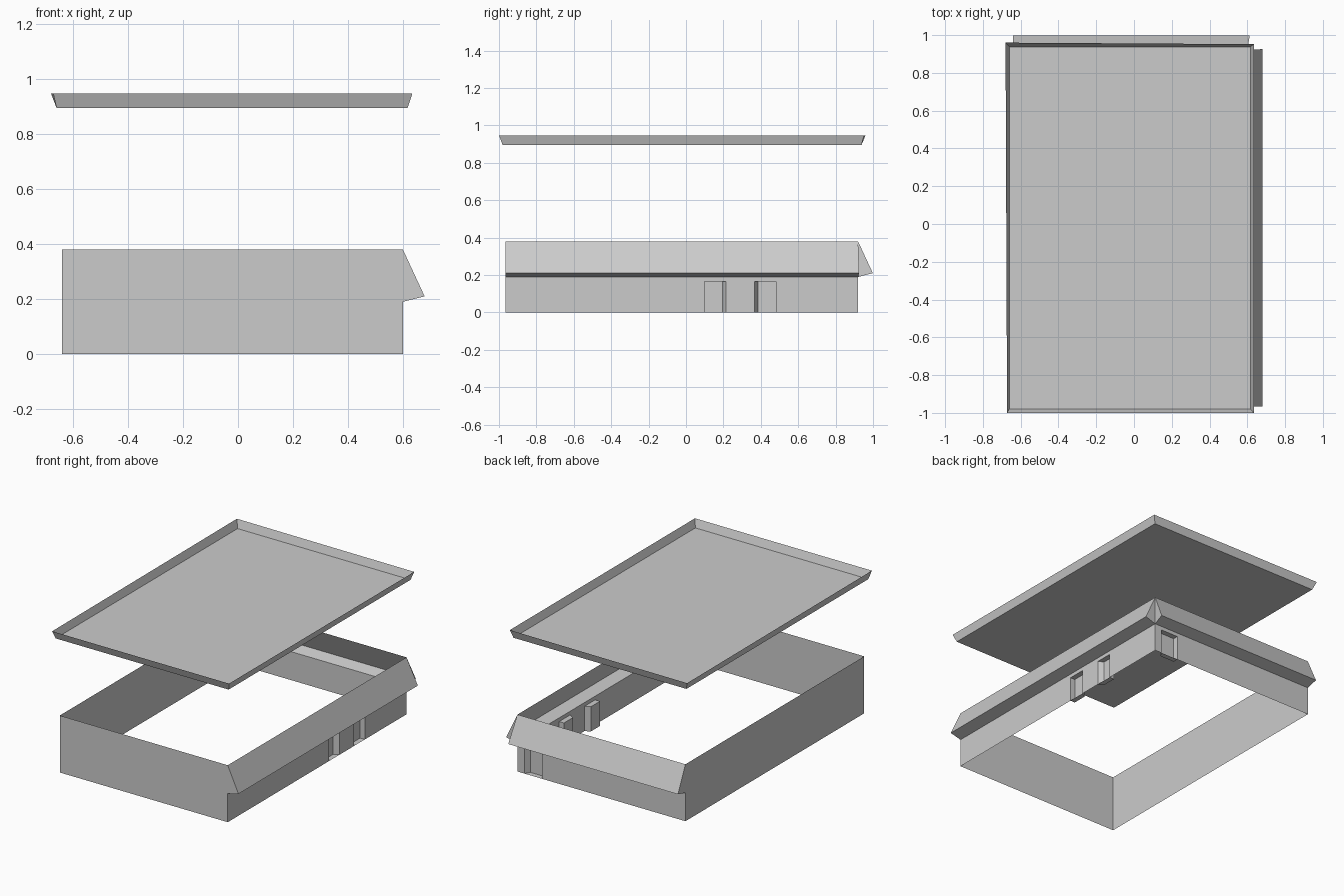
import bpy
import bmesh
from mathutils import Vector

cube = bpy.data.objects.get("Cube")
if cube:
    bpy.data.objects.remove(cube)

grey = bpy.data.materials.new("plain_grey")
grey.use_nodes = True
colour = (0.6, 0.6, 0.6, 1)
grey.diffuse_color = colour
for node in grey.node_tree.nodes:
    if node.type == "BSDF_PRINCIPLED":
        node.inputs["Base Color"].default_value = colour

# Main dimensions
LEFT, RIGHT, FRONT, BACK = -0.64, 0.60, -0.965, 0.92
TOP, EAVE, DOOR = 0.38, 0.19, 0.165
DEPTH, SLANT = 0.035, 0.02


def add_face(bm, points, outward):
    """Add one flat face whose normal follows the outward direction."""
    face = bm.faces.new([bm.verts.new(p) for p in points])
    face.normal_update()
    if face.normal.dot(Vector(outward)) < 0:
        face.normal_flip()


def finish(name, bm):
    bmesh.ops.remove_doubles(bm, verts=bm.verts, dist=0.0005)
    mesh = bpy.data.meshes.new(name)
    bm.to_mesh(mesh)
    bm.free()
    mesh.materials.append(grey)
    bpy.context.collection.objects.link(bpy.data.objects.new(name, mesh))


def along_y(u, d, z):
    return (RIGHT + d, u, z)


def along_x(u, d, z):
    return (u, BACK + d, z)


def entrance_wall(name, place, start, end, flare, doors):
    """Low wall with recessed doors; each door is (square side, slanted side)."""
    bm = bmesh.new()
    out = Vector(place(0, 1, 0)) - Vector(place(0, 0, 0))
    side = Vector(place(1, 0, 0)) - Vector(place(0, 0, 0))

    def panel(a, b, low, high):
        add_face(bm, [place(a, 0, low), place(b, 0, low),
                      place(b, 0, high), place(a, 0, high)], out)

    # Wall panels between and above the openings
    cuts = sorted([start, end] + [u for door in doors for u in door])
    for i, (a, b) in enumerate(zip(cuts, cuts[1:])):
        panel(a, b, DOOR, EAVE)
        if i % 2 == 0:
            panel(a, b, 0, DOOR)

    # Door recesses, each with one square and one slanted jamb
    for square, slant in doors:
        sign = 1 if slant > square else -1
        deep = slant - sign * SLANT
        add_face(bm, [place(square, -DEPTH, 0), place(deep, -DEPTH, 0),
                      place(deep, -DEPTH, DOOR), place(square, -DEPTH, DOOR)], out)
        for outer, inner, facing in ((square, square, sign), (slant, deep, -sign)):
            add_face(bm, [place(outer, 0, 0), place(inner, -DEPTH, 0),
                          place(inner, -DEPTH, DOOR), place(outer, 0, DOOR)], side * facing)
        for z, facing in ((0, 1), (DOOR, -1)):
            add_face(bm, [place(square, 0, z), place(slant, 0, z),
                          place(deep, -DEPTH, z), place(square, -DEPTH, z)], (0, 0, facing))
    finish(name + "_wall", bm)

    # Projecting sloped canopy, open to the inside
    bm = bmesh.new()
    near = [place(start, 0, EAVE), place(start, 0.079, 0.21), place(start, 0, TOP)]
    far = [place(end, 0, EAVE), place(end + flare, 0.079, 0.21), place(end, 0, TOP)]
    add_face(bm, near, -side)
    add_face(bm, far, side)
    add_face(bm, [near[0], near[1], far[1], far[0]], (0, 0, -1))
    add_face(bm, [near[1], near[2], far[2], far[1]], out)
    finish(name + "_canopy", bm)


entrance_wall("right", along_y, FRONT, BACK, 0.006, [(0.10, 0.215), (0.48, 0.365)])
entrance_wall("back", along_x, LEFT, RIGHT, 0.013, [(0.42, 0.548)])

# Plain full-height walls
for name, a, b, out in (("front_wall", (LEFT, FRONT), (RIGHT, FRONT), (0, -1, 0)),
                        ("left_wall", (LEFT, FRONT), (LEFT, BACK), (-1, 0, 0))):
    bm = bmesh.new()
    add_face(bm, [(*a, 0), (*b, 0), (*b, TOP), (*a, TOP)], out)
    finish(name, bm)

# Shallow roof tray with flared sides, floating above the walls
bm = bmesh.new()
floor = [(-0.66, -0.98, 0.895), (0.617, -0.98, 0.895),
         (0.617, 0.938, 0.895), (-0.66, 0.938, 0.895)]
rim = [(-0.672, -1.0, 0.947), (0.634, -1.0, 0.947),
       (0.634, 0.952, 0.947), (-0.68, 0.96, 0.947)]
add_face(bm, floor, (0, 0, 1))
for i in range(4):
    j = (i + 1) % 4
    middle = (Vector(rim[i]) + Vector(rim[j])) / 2
    add_face(bm, [floor[i], floor[j], rim[j], rim[i]], (middle.x, middle.y, 0))
finish("roof_tray", bm)
